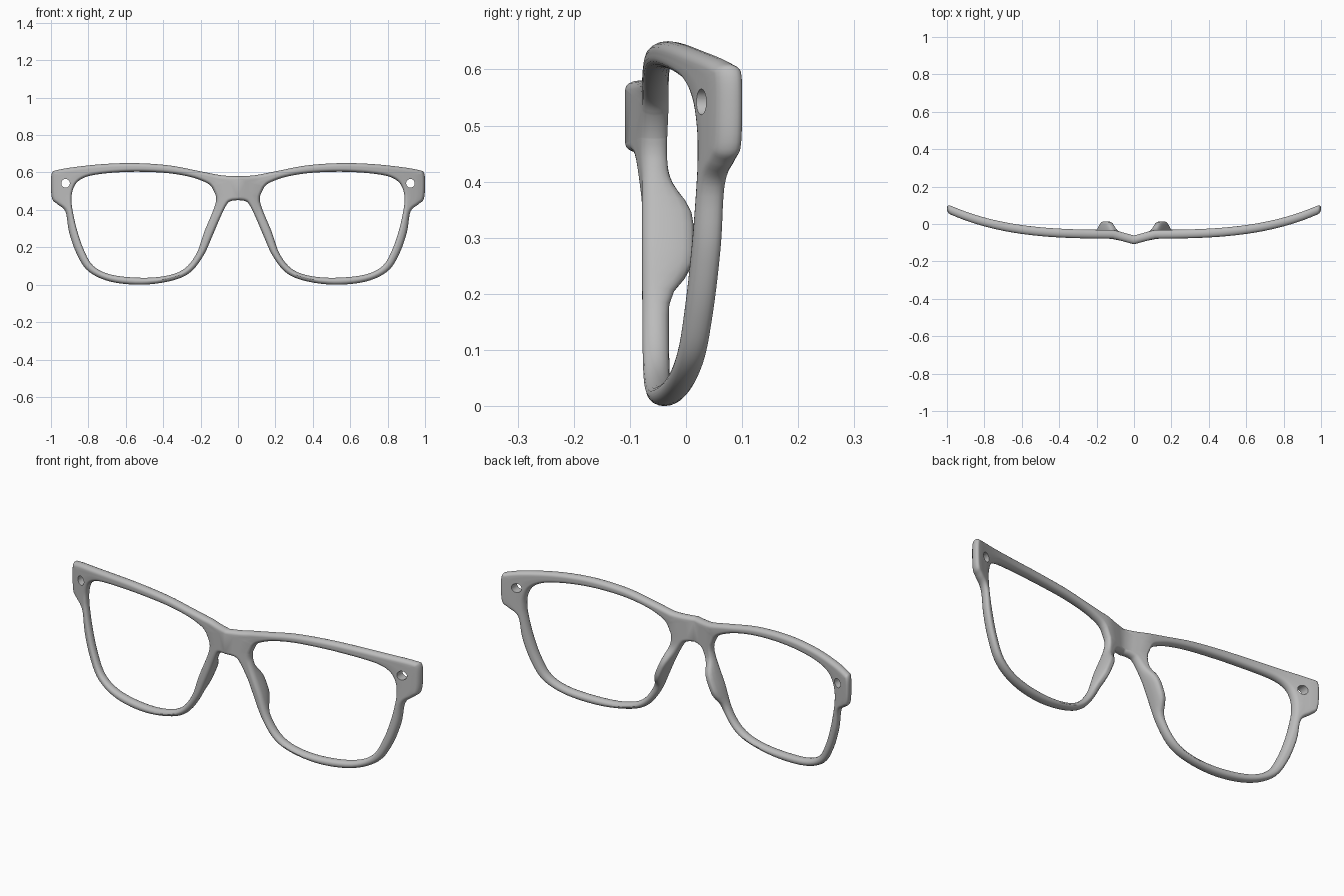
import bpy, bmesh, math
from mathutils import Vector, Matrix

cube = bpy.data.objects.get("Cube")
if cube:
    bpy.data.objects.remove(cube, do_unlink=True)

HALF_DEPTH, ROUND, STEPS, ARC = 0.0235, 0.0165, 5, 8

# Left half of the front: lens edge (x, z) paired with outer edge (x, z),
# from the top of the bridge around the lens to the underside of the bridge
stations = [Vector(s) for s in (
    (.137, .517, 0, .58), (.165, .543, .09, .585), (.25, .575, .22, .61),
    (.38, .597, .37, .638), (.54, .604, .55, .65), (.68, .598, .72, .645),
    (.78, .585, .88, .628), (.828, .57, .965, .613), (.858, .55, .995, .597),
    (.876, .525, 1, .53), (.888, .487, .993, .458), (.89, .447, .965, .43),
    (.885, .4, .922, .39), (.863, .3, .903, .28), (.826, .19, .86, .16),
    (.773, .1, .798, .07), (.676, .053, .68, .016), (.516, .037, .515, 0),
    (.38, .048, .36, .02), (.286, .086, .258, .064), (.222, .166, .185, .155),
    (.18, .283, .135, .265), (.135, .39, .09, .37), (.12, .435, .058, .432),
    (.117, .458, .035, .448), (.119, .478, 0, .452))]


def smooth_path(pts):
    """Catmull-Rom curve through the points."""
    ext = [pts[0]] + pts + [pts[-1]]
    out = []
    for a, b, c, d in zip(ext, ext[1:], ext[2:], ext[3:]):
        for i in range(STEPS):
            t = i / STEPS
            out.append((b * 2 + (c - a) * t + (a * 2 - b * 5 + c * 4 - d) * t ** 2
                        + (b * 3 - a - c * 3 + d) * t ** 3) / 2)
    return out + [pts[-1]]


def wrap(x):
    """Face curve of the front, with the ridge over the nose."""
    return -.055 + .138 * x ** 3.3 - .03 * max(0, 1 - x / .11)


def pad(x, z):
    """Backward swell of the nose pads."""
    return .045 * math.exp(-((z - .305) / .085) ** 4) if x < .35 else 0


def section(p, tangent):
    """Rounded cross-section between the lens edge and the outer edge."""
    inner, outer = Vector((p[0], p[1])), Vector((p[2], p[3]))
    n_in = Vector((-tangent[1], tangent[0])).normalized()
    n_out = Vector((tangent[3], -tangent[2])).normalized()
    if outer.x < 1e-5:
        outer.x = 0
        n_out = Vector((0, -1 if outer.y > .5 else 1))
    angles = [math.pi * (i / ARC - .5) for i in range(ARC + 1)]
    side_in = [(inner + n_in * ROUND * (1 - math.cos(a)), math.sin(a)) for a in angles]
    side_out = [(outer + n_out * ROUND * (1 - math.cos(a)), math.sin(a))
                for a in reversed(angles)]

    def between(a, b):
        return [(a[0].lerp(b[0], t / 3), a[1]) for t in (1, 2)]
    ring = (side_in + between(side_in[-1], side_out[0])
            + side_out + between(side_out[-1], side_in[0]))
    swell = pad(inner.x, inner.y)
    return [Vector((q.x, wrap(max(q.x, 0)) + s * (HALF_DEPTH + (swell if s > 0 else 0)), q.y))
            for q, s in ring]


# Frame front, lofted on one side and mirrored
path = smooth_path(stations)
bm = bmesh.new()
rings = []
for k, p in enumerate(path):
    tangent = path[min(k + 1, len(path) - 1)] - path[max(k - 1, 0)]
    rings.append([bm.verts.new(v) for v in section(p, tangent)])
count = len(rings[0])
for k, ring in enumerate(rings):
    following = rings[(k + 1) % len(rings)]
    closing = k == len(rings) - 1
    for j in range(count):
        if closing and ARC + 3 <= j < 2 * ARC + 3:
            continue  # open seam at the middle of the bridge
        m = (j + 1) % count
        bm.faces.new((ring[j], ring[m], following[m], following[j]))
copy = bmesh.ops.duplicate(bm, geom=bm.verts[:] + bm.edges[:] + bm.faces[:])["geom"]
mirrored = [g for g in copy if isinstance(g, bmesh.types.BMVert)]
bmesh.ops.scale(bm, vec=(-1, 1, 1), verts=mirrored)
bmesh.ops.reverse_faces(bm, faces=[g for g in copy if isinstance(g, bmesh.types.BMFace)])
bmesh.ops.remove_doubles(bm, verts=bm.verts[:], dist=1e-4)
bmesh.ops.recalc_face_normals(bm, faces=bm.faces[:])


def make_object(name, source):
    mesh = bpy.data.meshes.new(name)
    source.to_mesh(mesh)
    source.free()
    obj = bpy.data.objects.new(name, mesh)
    bpy.context.collection.objects.link(obj)
    return obj


frame = make_object("glasses_front", bm)

# Round holes through both end pieces
holes = bmesh.new()
for side in (-1, 1):
    bmesh.ops.create_cone(holes, cap_ends=True, segments=32, radius1=.023,
                          radius2=.023, depth=.5,
                          matrix=Matrix.Translation((side * .922, 0, .542))
                          @ Matrix.Rotation(math.pi / 2, 4, 'X'))
cutter = make_object("hole_cutter", holes)
cutter.hide_render = True
cut = frame.modifiers.new("holes", 'BOOLEAN')
cut.operation = 'DIFFERENCE'
cut.object = cutter

for o in bpy.context.selected_objects:
    o.select_set(False)
frame.select_set(True)
bpy.context.view_layer.objects.active = frame
bpy.ops.object.modifier_apply(modifier=cut.name)
bpy.data.objects.remove(cutter, do_unlink=True)
bpy.ops.object.shade_smooth_by_angle(angle=math.radians(45))

# Single grey colour
grey = bpy.data.materials.new("plain_grey")
grey.use_nodes = True
colour = (.5, .5, .5, 1)
grey.diffuse_color = colour
grey.node_tree.nodes["Principled BSDF"].inputs["Base Color"].default_value = colour
frame.data.materials.clear()
frame.data.materials.append(grey)
